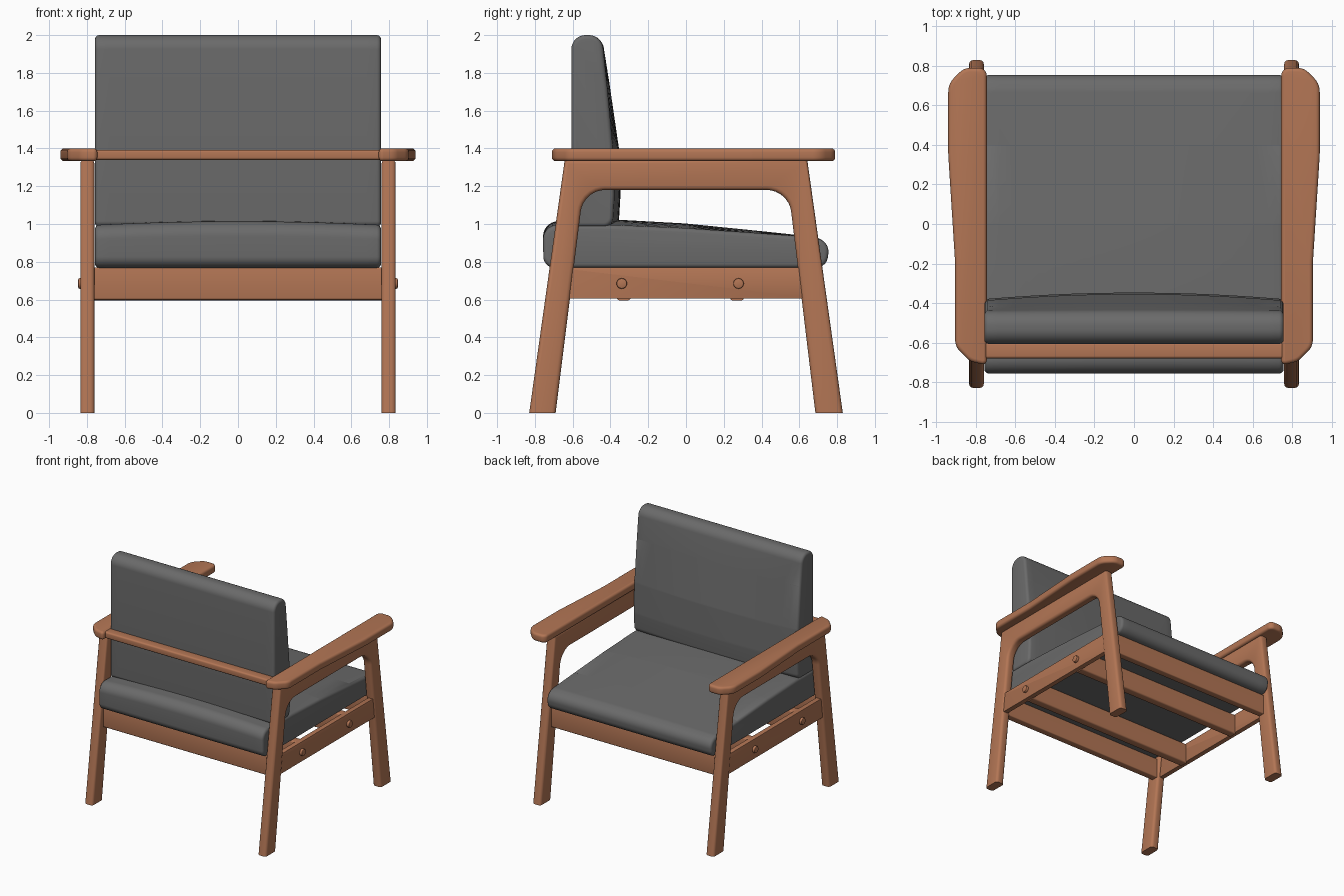
import bpy, bmesh, math
from mathutils import Vector

if "Cube" in bpy.data.objects:
    bpy.data.objects.remove(bpy.data.objects["Cube"])


def material(name, rgb):
    m = bpy.data.materials.new(name)
    m.diffuse_color = (*rgb, 1)
    m.use_nodes = True
    m.node_tree.nodes["Principled BSDF"].inputs["Base Color"].default_value = m.diffuse_color
    return m


WOOD = material("warm wood", (0.45, 0.18, 0.09))
FABRIC = material("grey fabric", (0.145, 0.145, 0.145))


def fillet(corners, steps=7):
    """Polygon from (u, v, radius) corners, with rounded corners."""
    out = []
    n = len(corners)
    for i, (u, v, r) in enumerate(corners):
        p = Vector((u, v))
        if r == 0:
            out.append(p)
            continue
        d1 = (Vector(corners[i - 1][:2]) - p).normalized()
        d2 = (Vector(corners[(i + 1) % n][:2]) - p).normalized()
        half = d1.angle(d2) / 2
        c = p + (d1 + d2).normalized() * (r / math.sin(half))
        v1 = p + d1 * (r / math.tan(half)) - c
        v2 = p + d2 * (r / math.tan(half)) - c
        for k in range(steps + 1):
            s = k / steps
            out.append(c + (v1 * (1 - s) + v2 * s).normalized() * r)
    return out


def prism(name, outline, axis, a, b, mat, bevel=0.0, segs=3, stations=1,
          shape=None, mirror=False, keep_floor=False):
    """Sweep an outline along x (outline = y,z) or z (outline = x,y)."""
    bm = bmesh.new()
    rings = []
    for i in range(stations + 1):
        t = a + (b - a) * i / stations
        ring = []
        for u, v in outline:
            co = Vector((t, u, v)) if axis == 'x' else Vector((u, v, t))
            ring.append(bm.verts.new(shape(co) if shape else co))
        rings.append(ring)
    n = len(outline)
    caps = [bm.faces.new(rings[0][::-1]), bm.faces.new(rings[-1])]
    for r0, r1 in zip(rings, rings[1:]):
        for j in range(n):
            k = (j + 1) % n
            bm.faces.new((r0[j], r0[k], r1[k], r1[j]))
    bmesh.ops.recalc_face_normals(bm, faces=bm.faces)
    if bevel:
        edges = {e for f in caps for e in f.edges}
        if keep_floor:
            edges = {e for e in edges if max(v.co.z for v in e.verts) > 0.001}
        bmesh.ops.bevel(bm, geom=list(edges), offset=bevel, segments=segs,
                        profile=0.5, affect='EDGES', clamp_overlap=True)
    me = bpy.data.meshes.new(name)
    bm.to_mesh(me)
    bm.free()
    for p in me.polygons:
        p.use_smooth = True
    me.set_sharp_from_angle(angle=math.radians(35))
    me.materials.append(mat)
    ob = bpy.data.objects.new(name, me)
    bpy.context.collection.objects.link(ob)
    if mirror:
        ob.modifiers.new("Mirror", 'MIRROR')
    return ob


def rect(u0, v0, u1, v1, r):
    return fillet([(u0, v0, r), (u1, v0, r), (u1, v1, r), (u0, v1, r)], 3)


# Leg frames: splayed upside-down U on each side
frame = fillet([(-0.83, 0, 0), (-0.69, 0, 0), (-0.543, 1.18, 0.13),
                (0.543, 1.18, 0.13), (0.685, 0, 0), (0.83, 0, 0),
                (0.642, 1.34, 0), (-0.642, 1.34, 0)])
prism("leg_frame", frame, 'x', 0.76, 0.835, WOOD, 0.022, mirror=True,
      keep_floor=True)

# Armrests, wider at the open end of the chair
arm = fillet([(0.745, -0.715, 0.02), (0.83, -0.695, 0.08), (0.905, -0.62, 0.08),
              (0.905, -0.2, 0.3), (0.94, 0.35, 0.3), (0.94, 0.71, 0.1),
              (0.86, 0.79, 0.08), (0.745, 0.79, 0.04)])
prism("armrest", arm, 'z', 1.333, 1.4, WOOD, 0.024, 4, mirror=True)

# Bar behind the backrest
prism("back_bar", rect(-0.68, 1.34, -0.60, 1.393, 0.012), 'x', -0.77, 0.77, WOOD)

# Seat base: end rails, side rails, cross slats
for name, y in (("rear_rail", -0.655), ("front_rail", 0.655)):
    prism(name, rect(y - 0.03, 0.6, y + 0.03, 0.77, 0.008), 'x', -0.78, 0.78, WOOD)
prism("side_rail", rect(-0.66, 0.605, 0.66, 0.77, 0.004), 'x', 0.782, 0.825,
      WOOD, 0.005, 2, mirror=True)
for name, y in (("rear_slat", -0.33), ("middle_slat", 0.27)):
    prism(name, rect(y - 0.036, 0.596, y + 0.036, 0.768, 0.012), 'x',
          -0.79, 0.79, WOOD)

# Bolt heads on the side rails
for name, y in (("rear_bolt", -0.34), ("front_bolt", 0.278)):
    ring = [Vector((y + 0.028 * math.cos(i * math.tau / 20),
                    0.685 + 0.028 * math.sin(i * math.tau / 20)))
            for i in range(20)]
    prism(name, ring, 'x', 0.81, 0.846, WOOD, 0.007, 2, mirror=True)

# Cushions, crowned across their width
W = 0.757


def crown_seat(co):
    if co.z > 0.86:
        along = max(0.0, 1 - abs(co.y + 0.25) / 1.0)
        lift = min(1, (co.z - 0.86) / 0.06)
        co.z += 0.034 * (1 - (co.x / W) ** 2) * along * lift
    return co


def crown_back(co):
    if co.y > -0.52:
        along = min(1, max(0, (2.0 - co.z) / 0.6))
        lift = min(1, (co.y + 0.52) / 0.08)
        co.y += 0.033 * (1 - (co.x / W) ** 2) * along * lift
    return co


seat = fillet([(-0.755, 0.768, 0.06), (0.745, 0.768, 0.065), (0.76, 0.9, 0.07),
               (0.68, 0.93, 0.1), (0.4, 0.95, 0.3), (0.0, 0.977, 0.3),
               (-0.37, 0.993, 0.3), (-0.757, 0.995, 0.075)])
prism("seat_cushion", seat, 'x', -W, W, FABRIC, 0.022, 4, 20, crown_seat)

back = fillet([(-0.607, 0.985, 0.03), (-0.607, 2.0, 0.075), (-0.446, 2.0, 0.075),
               (-0.42, 1.75, 0.2), (-0.388, 1.4, 0.3), (-0.38, 1.15, 0.2),
               (-0.39, 0.985, 0.05)])
prism("back_cushion", back, 'x', -W, W, FABRIC, 0.022, 4, 20, crown_back)
